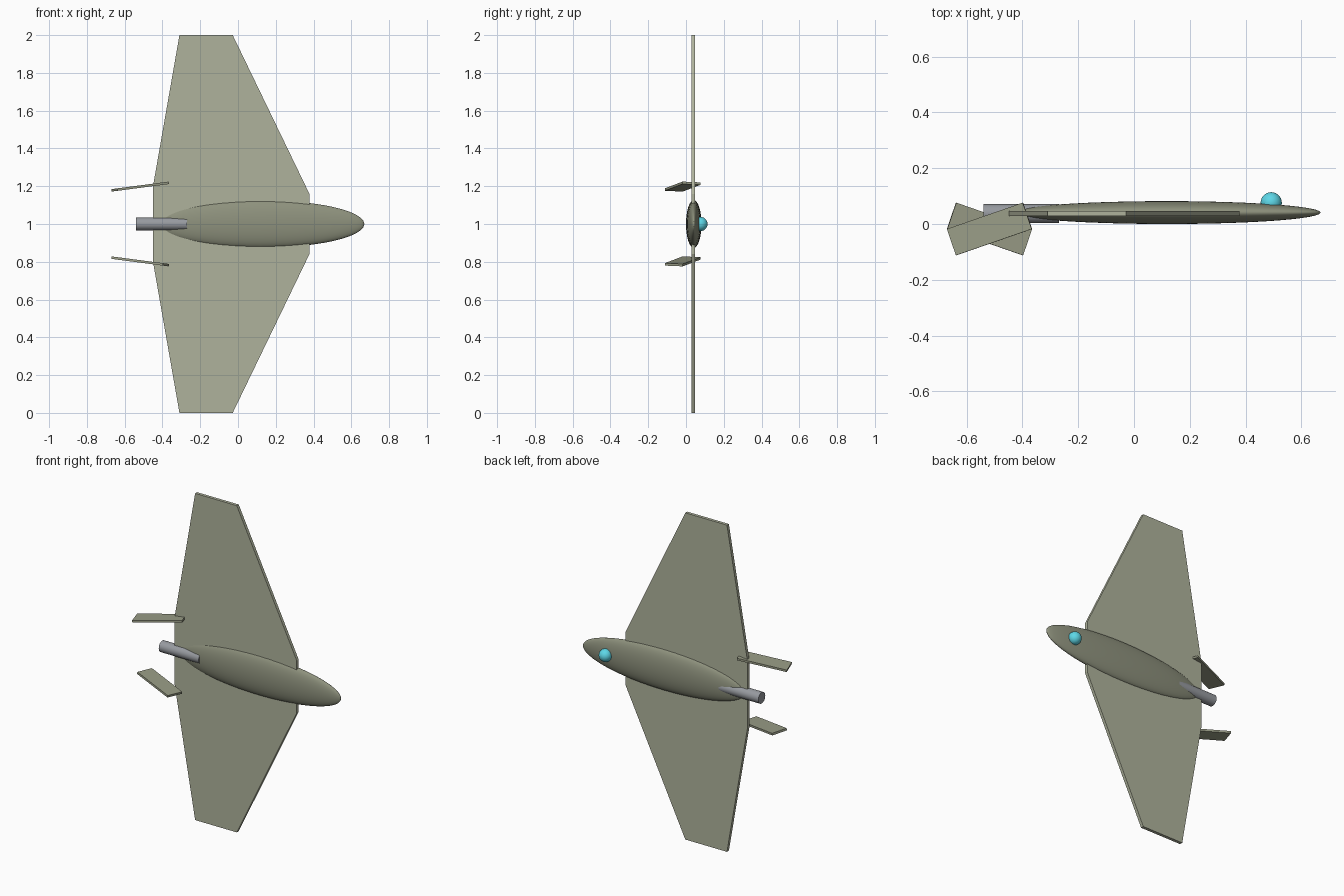
import bpy, bmesh
from math import radians
from mathutils import Matrix

if "Cube" in bpy.data.objects:
    bpy.data.objects.remove(bpy.data.objects["Cube"])


def material(name, rgb):
    m = bpy.data.materials.new(name)
    m.diffuse_color = (*rgb, 1)
    m.use_nodes = True
    m.node_tree.nodes["Principled BSDF"].inputs["Base Color"].default_value = m.diffuse_color
    return m


body_green = material("body_green", (0.27, 0.285, 0.205))
wing_green = material("wing_green", (0.43, 0.45, 0.335))
fin_green = material("fin_green", (0.32, 0.335, 0.24))
metal = material("metal", (0.31, 0.325, 0.35))
glass = material("glass", (0.11, 0.68, 0.80))


def finish(name, mat, smooth=False):
    ob = bpy.context.object
    ob.name = name
    ob.data.materials.append(mat)
    bpy.ops.object.transform_apply(location=False, rotation=False, scale=True)
    if smooth:
        bpy.ops.object.shade_smooth_by_angle(angle=radians(40))
    return ob


# Fuselage: flattened ellipsoid
bpy.ops.mesh.primitive_uv_sphere_add(segments=48, ring_count=24, radius=1,
                                     location=(0.118, 0.041, 1))
bpy.context.object.rotation_euler = (0, radians(90), 0)
bpy.context.object.scale = (0.126, 0.041, 0.551)
finish("fuselage", body_green, True)

# Canopy bubble
bpy.ops.mesh.primitive_uv_sphere_add(segments=32, ring_count=16, radius=0.038,
                                     location=(0.492, 0.076, 1))
finish("canopy", glass, True)

# Exhaust nozzle
bpy.ops.mesh.primitive_cylinder_add(vertices=32, radius=0.034, depth=0.27,
                                    location=(-0.404, 0.037, 1),
                                    rotation=(0, radians(90), 0))
finish("nozzle", metal, True)

# Wing: half outline (x, distance from centre line) mirrored and extruded
half = [(0.378, 0.16), (-0.028, 1), (-0.31, 1), (-0.45, 0.2)]
outline = [(x, 1 + s) for x, s in half] + [(x, 1 - s) for x, s in reversed(half)]
bm = bmesh.new()
face = bm.faces.new([bm.verts.new((x, 0.028, z)) for x, z in outline])
ext = bmesh.ops.extrude_face_region(bm, geom=[face])
bmesh.ops.translate(bm, vec=(0, 0.019, 0),
                    verts=[v for v in ext["geom"] if isinstance(v, bmesh.types.BMVert)])
bmesh.ops.recalc_face_normals(bm, faces=bm.faces)
mesh = bpy.data.meshes.new("wing")
bm.to_mesh(mesh)
bm.free()
wing = bpy.data.objects.new("wing", mesh)
bpy.context.collection.objects.link(wing)
mesh.materials.append(wing_green)

# Tail fins: thin plates, twisted and toed in opposite ways
for name, s in (("upper_fin", 1), ("lower_fin", -1)):
    bpy.ops.mesh.primitive_cube_add(size=1)
    bpy.context.object.scale = (0.29, 0.1, 0.013)
    fin = finish(name, fin_green)
    fin.matrix_world = (Matrix.Translation((-0.518, -0.018, 1 + s * 0.198))
                        @ Matrix.Rotation(radians(-7.5 * s), 4, 'Y')
                        @ Matrix.Rotation(radians(19 * s), 4, 'Z'))
